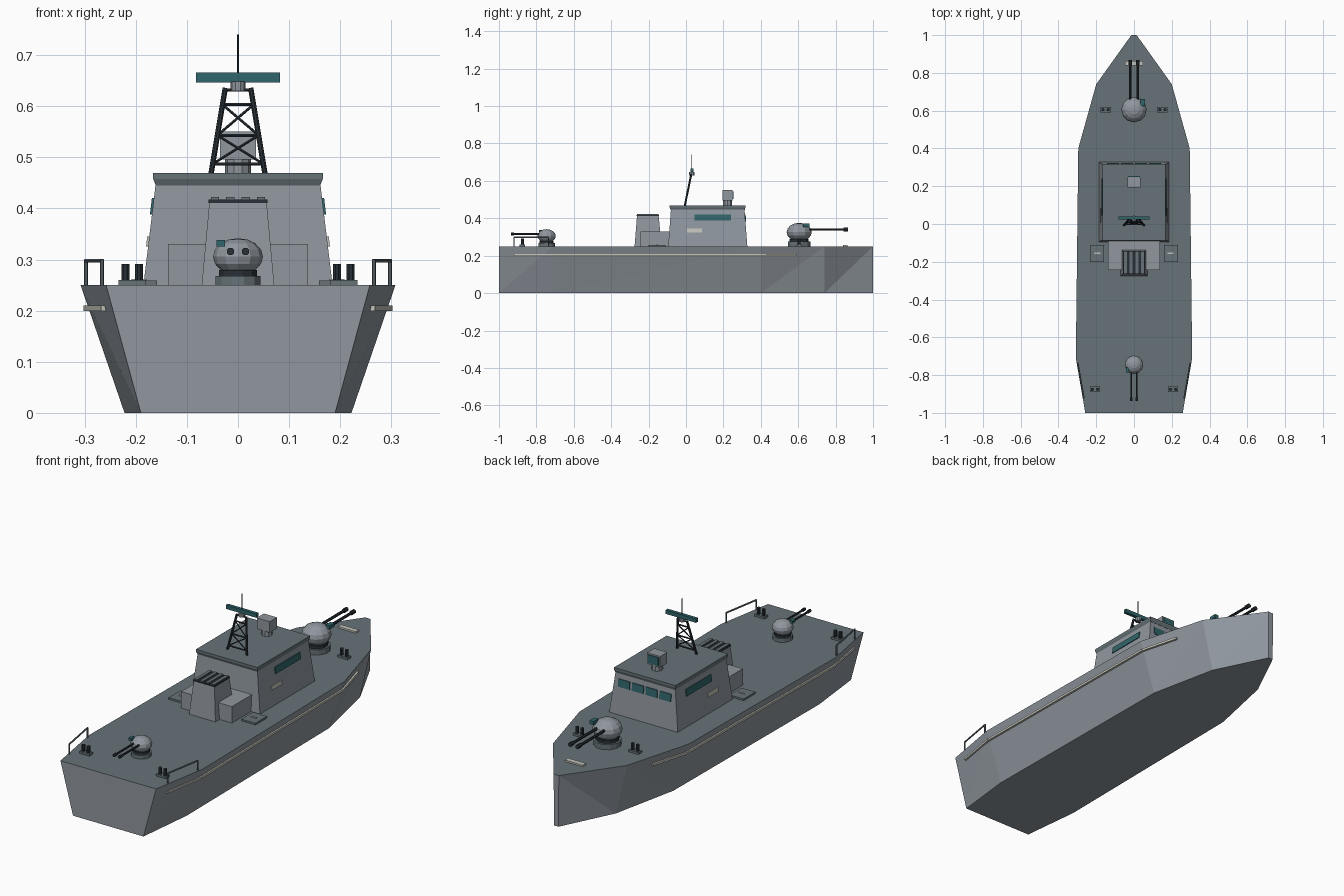
import bpy, bmesh, math
from mathutils import Vector, Matrix

if "Cube" in bpy.data.objects:
    bpy.data.objects.remove(bpy.data.objects["Cube"])


def material(name, rgb):
    m = bpy.data.materials.new(name)
    m.use_nodes = True
    m.diffuse_color = (*rgb, 1)
    m.node_tree.nodes["Principled BSDF"].inputs["Base Color"].default_value = (*rgb, 1)
    return m


GREY = material("ship_grey", (0.28, 0.31, 0.345))
DECK = material("deck_grey", (0.135, 0.17, 0.185))
DARK = material("dark_metal", (0.022, 0.03, 0.037))
TEAL = material("teal_glass", (0.03, 0.13, 0.145))
PALE = material("pale_trim", (0.56, 0.56, 0.51))


def finish(name, bm, *mats):
    bmesh.ops.recalc_face_normals(bm, faces=bm.faces[:])
    mesh = bpy.data.meshes.new(name)
    bm.to_mesh(mesh)
    bm.free()
    for m in mats:
        mesh.materials.append(m)
    ob = bpy.data.objects.new(name, mesh)
    bpy.context.collection.objects.link(ob)
    return ob


def frustum(name, low, high, mat):
    """Block between two rectangles, each given as x0, x1, y0, y1, z."""
    bm = bmesh.new()
    rings = [[bm.verts.new(p) for p in ((a, c, z), (b, c, z), (b, d, z), (a, d, z))]
             for a, b, c, d, z in (low, high)]
    for ring in rings:
        bm.faces.new(ring)
    for i in range(4):
        j = (i + 1) % 4
        bm.faces.new((rings[0][i], rings[0][j], rings[1][j], rings[1][i]))
    return finish(name, bm, mat)


def box(name, centre, size, mat):
    (x, y, z), (w, d, h) = centre, (s / 2 for s in size)
    rect = (x - w, x + w, y - d, y + d)
    return frustum(name, (*rect, z - h), (*rect, z + h), mat)


def bar(name, start, end, radius, mat, sides=8, end_radius=None):
    a, b = Vector(start), Vector(end)
    turn = (b - a).to_track_quat('Z', 'Y').to_matrix().to_4x4()
    bm = bmesh.new()
    bmesh.ops.create_cone(bm, cap_ends=True, segments=sides, radius1=radius,
                          radius2=end_radius or radius, depth=(b - a).length,
                          matrix=Matrix.Translation((a + b) / 2) @ turn
                          @ Matrix.Rotation(math.pi / sides, 4, 'Z'))
    return finish(name, bm, mat)


# Hull: stations of y, deck half width, keel half width
STATIONS = [(-1, 0.258, 0.19), (-0.71, 0.308, 0.222), (0.4, 0.295, 0.212),
            (0.74, 0.2, 0.14), (1, 0.014, 0.012)]
DECK_Z = 0.25


def half_width(y, z):
    for (y0, t0, b0), (y1, t1, b1) in zip(STATIONS, STATIONS[1:]):
        if y <= y1:
            f = (y - y0) / (y1 - y0)
            top, low = t0 + (t1 - t0) * f, b0 + (b1 - b0) * f
            return low + (top - low) * z / DECK_Z


bm = bmesh.new()
side = {}
for s in (-1, 1):
    side[s] = [(bm.verts.new((s * b, y, 0)), bm.verts.new((s * t, y, DECK_Z)))
               for y, t, b in STATIONS]
    for (b0, t0), (b1, t1) in zip(side[s], side[s][1:]):
        bm.faces.new((b0, b1, t1))
        bm.faces.new((b0, t1, t0))
for i in (0, -1):
    bm.faces.new((*side[-1][i], *reversed(side[1][i])))
for k in (0, 1):
    bm.faces.new([p[k] for p in side[-1]] + [p[k] for p in reversed(side[1])])
hull = finish("hull", bm, GREY, DECK)
for face in hull.data.polygons:
    face.material_index = int(face.normal.z > 0.9)

# Bridge house and roof
HOUSE_LOW, HOUSE_TOP = (-0.185, 0.185, -0.095, 0.328, 0.25), (-0.16, 0.16, -0.08, 0.312, 0.457)
frustum("bridge_house", HOUSE_LOW, HOUSE_TOP, GREY)
ROOF = (-0.166, 0.166, -0.087, 0.318)
frustum("roof_trim", (-0.161, 0.161, -0.082, 0.314, 0.445), (*ROOF, 0.458), DECK)
frustum("roof", (*ROOF, 0.458), (*ROOF, 0.469), DECK)


def wall(i, z):
    return HOUSE_LOW[i] + (HOUSE_TOP[i] - HOUSE_LOW[i]) * (z - 0.25) / 0.207


def side_plate(name, s, y0, y1, z0, z1, mat):
    def rect(z):
        return (*sorted((s * (wall(1, z) - 0.002), s * (wall(1, z) + 0.004))), y0, y1, z)
    frustum(name, rect(z0), rect(z1), mat)


for s in (-1, 1):
    side_plate("side_window", s, 0.045, 0.24, 0.388, 0.42, TEAL)
    side_plate("side_panel", s, 0.005, 0.085, 0.325, 0.345, PALE)
for x in (-0.111, -0.037, 0.037, 0.111):
    low, high = [(x - 0.031, x + 0.031, wall(3, z) - 0.002, wall(3, z) + 0.004, z)
                 for z in (0.383, 0.42)]
    frustum("bridge_window", low, high, TEAL)

# Aft deckhouse and funnel with slatted top
frustum("aft_deckhouse", (-0.137, 0.137, -0.243, -0.08, 0.25),
        (-0.137, 0.137, -0.243, -0.08, 0.33), GREY)
frustum("funnel", (-0.071, 0.071, -0.275, -0.13, 0.25),
        (-0.056, 0.056, -0.262, -0.146, 0.412), GREY)
box("funnel_cap", (0, -0.204, 0.414), (0.116, 0.12, 0.006), DARK)
for x in (-0.045, -0.015, 0.015, 0.045):
    box("funnel_slat", (x, -0.204, 0.419), (0.016, 0.115, 0.006), DECK)

# Roof sensor
bar("sensor_pedestal", (0, 0.222, 0.465), (0, 0.222, 0.497), 0.025, GREY, 10)
box("sensor_box", (0, 0.222, 0.523), (0.07, 0.055, 0.054), GREY)
box("sensor_window", (0, 0.251, 0.523), (0.056, 0.006, 0.04), TEAL)


# Raked lattice mast with radar
def mast_point(s, z):
    f = (z - 0.46) / 0.175
    return (s * (0.054 - 0.029 * f), -0.008 + 0.036 * f, z)


for s in (-1, 1):
    bar("mast_leg", mast_point(s, 0.46), mast_point(s, 0.635), 0.0055, DARK)
    bar("mast_brace", mast_point(s, 0.603), mast_point(-s, 0.543), 0.0028, DARK, 6)
    bar("mast_brace", mast_point(s, 0.543), mast_point(-s, 0.487), 0.0028, DARK, 6)
for z in (0.487, 0.543, 0.603, 0.632):
    bar("mast_rung", mast_point(-1, z), mast_point(1, z), 0.0035, DARK, 6)
bar("radar_pedestal", (0, 0.03, 0.63), (0, 0.03, 0.648), 0.015, GREY, 10)
box("radar_bar", (0, 0.032, 0.656), (0.164, 0.016, 0.019), TEAL)
bar("antenna", (0, 0.03, 0.66), (0, 0.03, 0.74), 0.002, DARK, 6)


# Gun turrets: built at the given scale, pointing along d
def turret(prefix, y, k, d):
    def at(x, fwd, up):
        return Vector((d * x * k, y + d * fwd * k, DECK_Z + up * k))
    bar(prefix + "_base_ring", at(0, 0, 0), at(0, 0, 0.025), 0.063 * k, DECK, 12)
    bar(prefix + "_neck", at(0, 0, 0.025), at(0, 0, 0.04), 0.053 * k, DARK, 12)
    bm = bmesh.new()
    bmesh.ops.create_uvsphere(bm, u_segments=12, v_segments=8, radius=0.067 * k,
                              matrix=Matrix.Translation(at(0, 0, 0.076))
                              @ Matrix.Diagonal((1, 1, 0.74, 1)))
    finish(prefix + "_dome", bm, GREY)
    for x in (-0.02, 0.02):
        bar(prefix + "_barrel", at(x, 0.045, 0.09), at(x, 0.255, 0.09), 0.007 * k, DARK)
        bar(prefix + "_muzzle", at(x, 0.238, 0.09), at(x, 0.262, 0.09), 0.0105 * k, DARK)
    box(prefix + "_sight", at(0.046, 0.038, 0.112), (0.022 * k, 0.036 * k, 0.018 * k), TEAL)


turret("bow_turret", 0.605, 1, 1)
turret("stern_turret", -0.745, 0.73, -1)

# Deck fittings and hull trim on both sides
for s in (-1, 1):
    for x, y in ((0.207, -0.875), (0.15, 0.605)):
        box("bollard_base", (s * x, y, 0.255), (0.054, 0.028, 0.01), DECK)
        for dx in (-0.0135, 0.0135):
            bar("bollard_post", (s * x + dx, y, 0.258), (s * x + dx, y, 0.291), 0.0085, DARK)
    box("deck_hatch", (s * 0.196, -0.155, 0.254), (0.076, 0.09, 0.009), DECK)
    box("hatch_handle", (s * 0.193, -0.155, 0.26), (0.03, 0.006, 0.004), PALE)

    # Stern guard rail
    ends = [(s * (half_width(y, 0.25) - 0.006), y) for y in (-0.92, -0.735)]
    for x, y in ends:
        bar("rail_post", (x, y, 0.25), (x, y, 0.3), 0.004, DECK, 6)
    bar("rail_top", (*ends[0], 0.298), (*ends[1], 0.298), 0.004, DECK, 6)

    # Rubbing strake along the hull side
    path = [(s * (half_width(y, 0.205) + 0.004), y, 0.205) for y in (-0.92, -0.71, 0.4, 0.59)]
    for p, q in zip(path, path[1:]):
        bar("rubbing_strake", p, q, 0.0075, PALE, 4)

# Bow fairlead
box("bow_fairlead", (0, 0.852, 0.254), (0.096, 0.024, 0.008), PALE)
